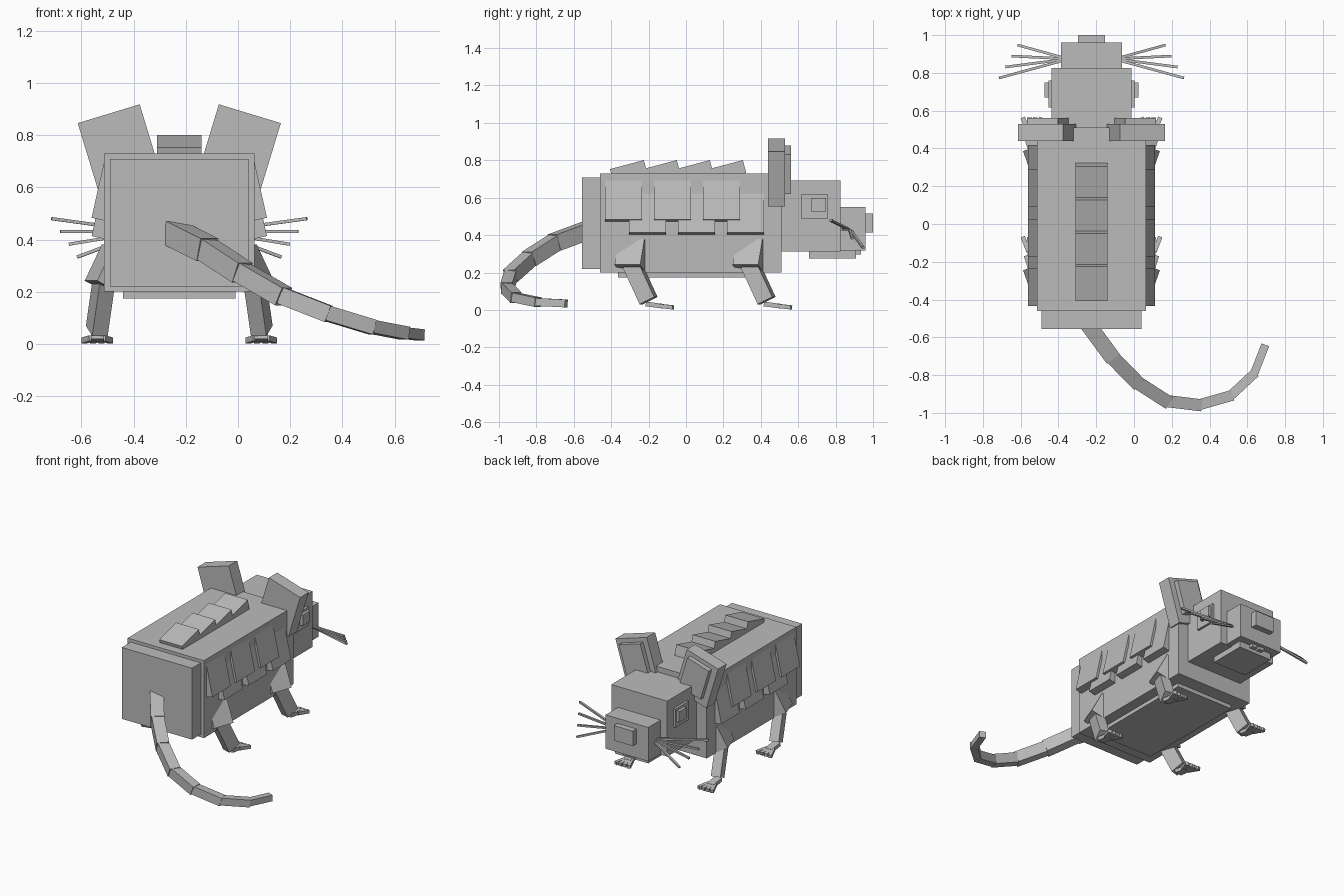
import bpy
from mathutils import Vector, Matrix, Euler

if "Cube" in bpy.data.objects:
    bpy.data.objects.remove(bpy.data.objects["Cube"], do_unlink=True)

GREY = (0.5, 0.5, 0.5, 1.0)
grey = bpy.data.materials.new("plain_grey")
grey.use_nodes = True
grey.diffuse_color = GREY
grey.node_tree.nodes["Principled BSDF"].inputs["Base Color"].default_value = GREY

CX = -0.225  # the body's own centre line
SIDES = (("left", 1), ("right", -1))


def block(name, centre, size, rot=None):
    """Cuboid from centre and size, x measured from the body's centre line."""
    bpy.ops.mesh.primitive_cube_add(size=1)
    ob = bpy.context.object
    ob.name = name
    rot = rot or Matrix.Identity(3)
    place = Matrix.Translation(Vector(centre) + Vector((CX, 0, 0)))
    ob.data.transform(place @ rot.to_4x4() @ Matrix.Diagonal((*size, 1)))
    ob.data.materials.append(grey)
    return ob


def span(name, lo, hi):
    """Axis-aligned block between two corners."""
    lo, hi = Vector(lo), Vector(hi)
    return block(name, (lo + hi) / 2, hi - lo)


def bar(name, a, b, width, height, extra=0.0):
    """Square bar running from a to b, with an optional overlap."""
    a, b = Vector(a), Vector(b)
    rot = (b - a).to_track_quat('Y', 'Z').to_matrix()
    return block(name, (a + b) / 2, (width, (b - a).length + extra, height), rot)


def lean(angle, axis):
    return Matrix.Rotation(angle, 3, axis)


# Trunk
span("body", (-0.289, -0.46, 0.2), (0.289, 0.51, 0.73))
span("rump", (-0.266, -0.556, 0.22), (0.266, -0.45, 0.709))
span("belly", (-0.216, -0.364, 0.174), (0.216, 0.417, 0.21))

# Head
span("head", (-0.212, 0.5, 0.313), (0.212, 0.827, 0.693))
span("snout", (-0.162, 0.82, 0.318), (0.162, 0.96, 0.55))
span("nose", (-0.072, 0.95, 0.414), (0.072, 1.0, 0.516))
span("lower_jaw", (-0.125, 0.658, 0.275), (0.125, 0.909, 0.32))
for name, s in SIDES:
    block(name + "_tooth", (s * 0.027, 0.922, 0.31), (0.04, 0.028, 0.026))
    block(name + "_eye", (s * 0.215, 0.688, 0.553), (0.025, 0.145, 0.127))
    block(name + "_pupil", (s * 0.225, 0.709, 0.563), (0.045, 0.08, 0.073))

    # Ears lean outward, with a raised inner panel facing forward
    tilt = lean(0.295 * s, 'Y')
    block(name + "_ear", (s * 0.226, 0.484, 0.736), (0.248, 0.091, 0.305), tilt)
    block(name + "_inner_ear", (s * 0.228, 0.54, 0.75), (0.17, 0.044, 0.22), tilt)

    # Whiskers fan out from one spot on the cheek
    for i in range(4):
        tip = (s * (0.39 + 0.033 * i), 0.947 - 0.058 * i, 0.333 + 0.049 * i)
        root = (s * 0.155, 0.882 - 0.006 * i, 0.422 + 0.004 * i)
        bar(f"{name}_whisker_{i + 1}", root, tip, 0.014, 0.012)

    # Flank fur: two staggered rows of plates flaring out at the bottom
    flare = lean(-0.22 * s, 'Y')
    for i in range(3):
        y = -0.335 + 0.262 * i
        block(f"{name}_upper_fur_{i + 1}", (s * 0.288, y, 0.583), (0.05, 0.198, 0.215), flare)
        block(f"{name}_lower_fur_{i + 1}", (s * 0.288, y + 0.13, 0.513), (0.05, 0.198, 0.215), flare)

    # Legs: splayed thigh, slanted shin, foot and fanned toes
    for end, y in (("hind", 0.0), ("front", 0.631)):
        part = f"{name}_{end}"
        bar(part + "_thigh", (s * 0.235, y - 0.277, 0.36), (s * 0.3, y - 0.3, 0.222), 0.145, 0.09)
        bar(part + "_shin", (s * 0.288, y - 0.29, 0.245), (s * 0.316, y - 0.2, 0.05), 0.062, 0.09)
        bar(part + "_foot", (s * 0.314, y - 0.215, 0.032), (s * 0.314, y - 0.125, 0.02), 0.05, 0.025)
        for i in range(4):
            fan = (i - 1.5) * 0.033
            bar(f"{part}_toe_{i + 1}", (s * 0.314 + fan * 0.4, y - 0.145, 0.022),
                (s * 0.314 + fan, y - 0.068, 0.0135), 0.024, 0.022)

# Overlapping tilted plates along the back
for i in range(4):
    rot = lean(0.26, 'X')
    top_mid = Vector((0.0, -0.316 + 0.1765 * i, 0.777))
    block(f"back_plate_{i + 1}", top_mid - rot @ Vector((0, 0, 0.035)), (0.172, 0.187, 0.07), rot)

# Tail: tapering bars sweeping down and round to the left
path = [(-0.02, -0.53, 0.425), (0.105, -0.70, 0.362), (0.238, -0.836, 0.275),
        (0.395, -0.937, 0.184), (0.567, -0.958, 0.117), (0.735, -0.91, 0.066),
        (0.86, -0.794, 0.042), (0.918, -0.646, 0.035)]
for i, (a, b) in enumerate(zip(path, path[1:])):
    bar(f"tail_{i + 1}", a, b, 0.085 - 0.007 * i, 0.09 - 0.008 * i, 0.012)
